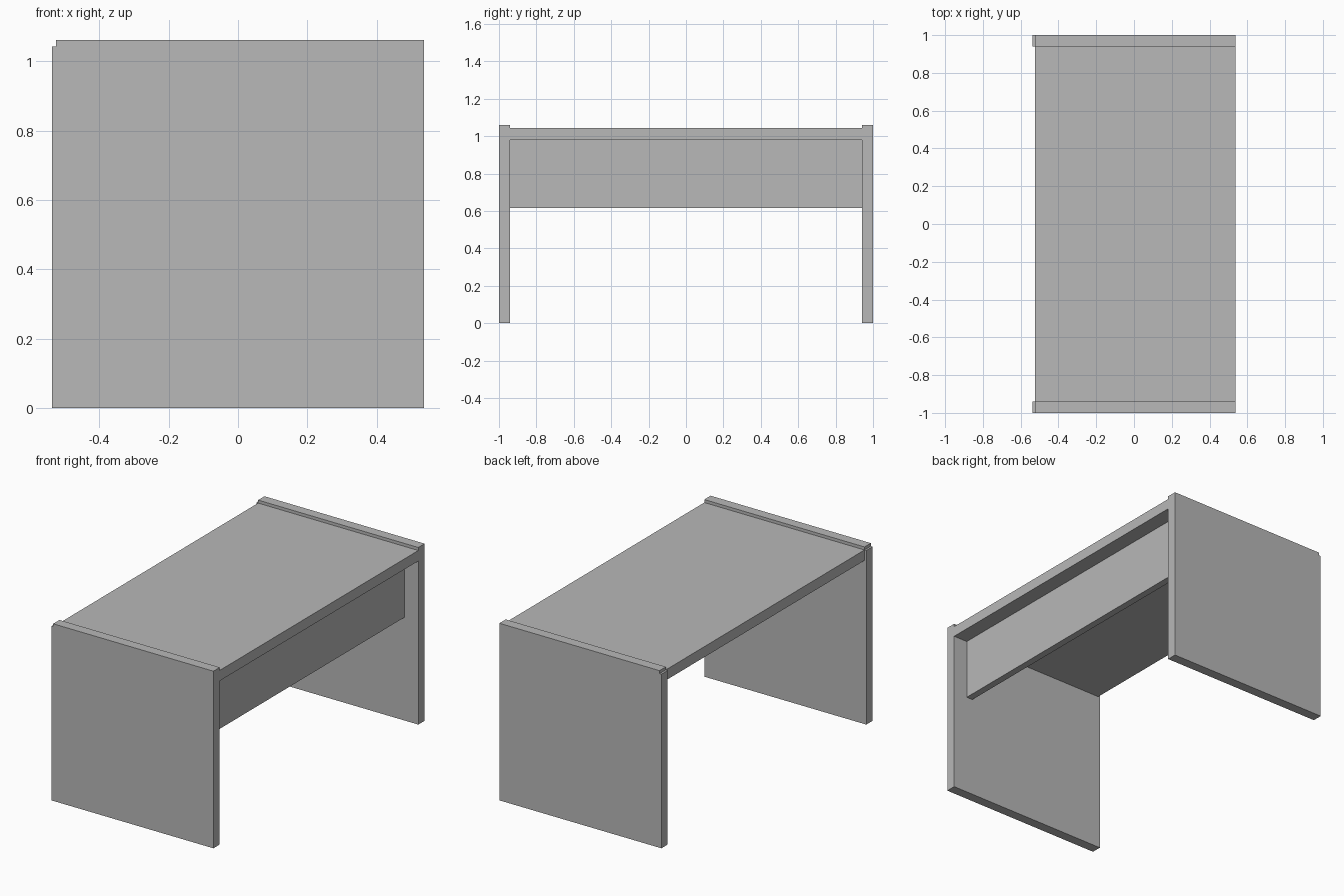
import bpy
import bmesh

cube = bpy.data.objects.get("Cube")
if cube:
    bpy.data.objects.remove(cube, do_unlink=True)

# Single flat grey finish
grey = bpy.data.materials.new("desk_grey")
grey.use_nodes = True
colour = (0.48, 0.48, 0.48, 1.0)
grey.diffuse_color = colour
grey.node_tree.nodes["Principled BSDF"].inputs["Base Color"].default_value = colour

# Shared dimensions
HALF_WIDTH = 0.537
HALF_LENGTH = 1.0
INNER = 0.94
LIP_X = -0.525
TOP_Z = 1.043
LIP_Z = 1.061


def extrude_profile(name, profile, y0, y1):
    """Extrude an x-z outline along y into a flat-faced solid."""
    bm = bmesh.new()
    face = bm.faces.new([bm.verts.new((x, y0, z)) for x, z in profile])
    side = bmesh.ops.extrude_face_region(bm, geom=[face])["geom"]
    moved = [v for v in side if isinstance(v, bmesh.types.BMVert)]
    bmesh.ops.translate(bm, verts=moved, vec=(0, y1 - y0, 0))
    bmesh.ops.recalc_face_normals(bm, faces=bm.faces)
    mesh = bpy.data.meshes.new(name)
    bm.to_mesh(mesh)
    bm.free()
    mesh.materials.append(grey)
    obj = bpy.data.objects.new(name, mesh)
    bpy.context.collection.objects.link(obj)
    return obj


def box_outline(x0, x1, z0, z1):
    return [(x0, z0), (x1, z0), (x1, z1), (x0, z1)]


# End panels, notched at one upper corner
end_outline = [
    (-HALF_WIDTH, 0), (HALF_WIDTH, 0), (HALF_WIDTH, LIP_Z),
    (LIP_X, LIP_Z), (LIP_X, TOP_Z), (-HALF_WIDTH, TOP_Z),
]
for name, side in (("front_end_panel", -1), ("back_end_panel", 1)):
    extrude_profile(name, end_outline, side * INNER, side * HALF_LENGTH)

# Desktop spanning between the end panels
extrude_profile("desktop", box_outline(LIP_X, HALF_WIDTH, 0.98, TOP_Z), -INNER, INNER)

# Recessed modesty panel below the desktop
extrude_profile("modesty_panel", box_outline(0.402, 0.444, 0.617, 0.98), -INNER, INNER)
